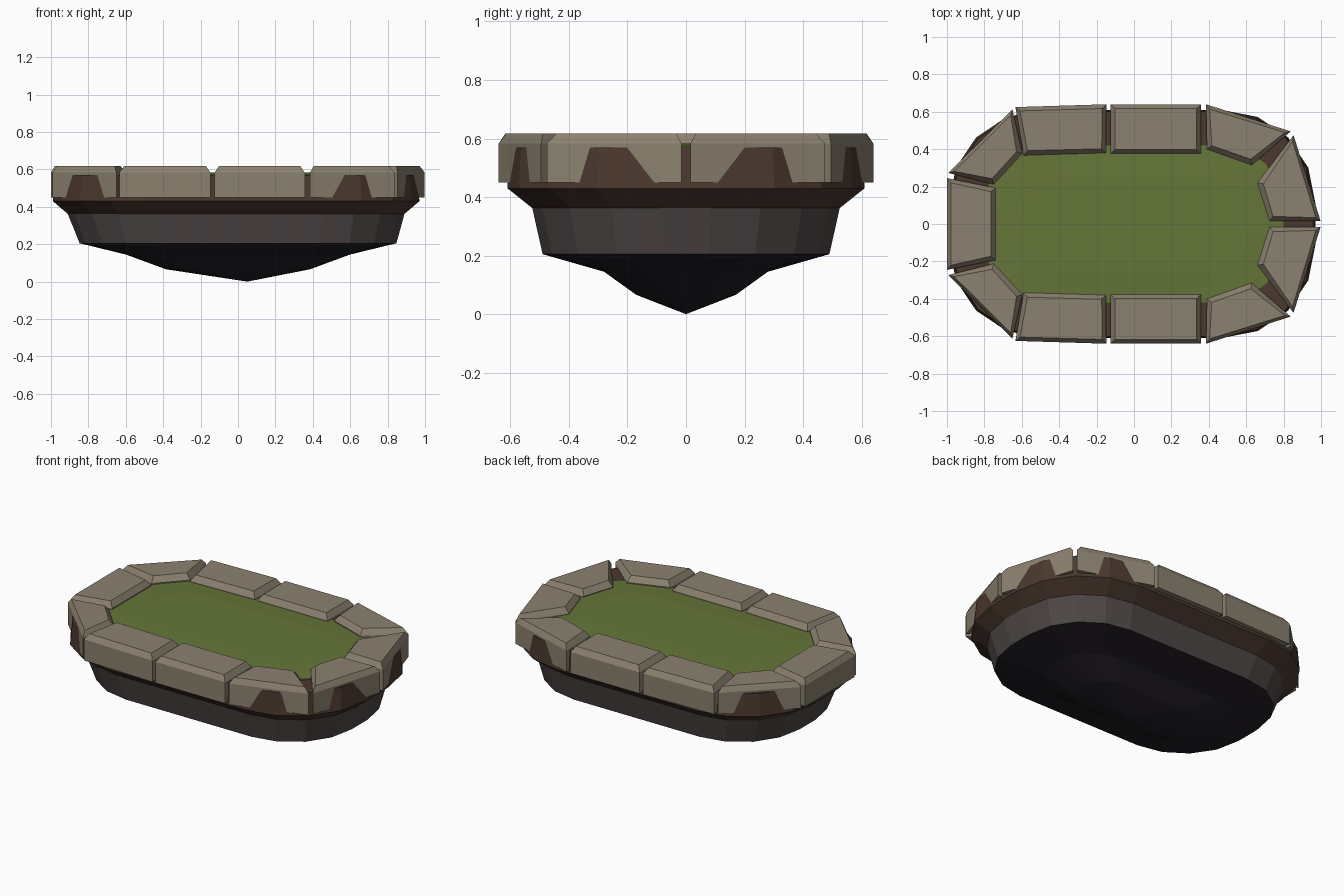
import bpy, bmesh
from math import sin, cos, pi

if "Cube" in bpy.data.objects:
    bpy.data.objects.remove(bpy.data.objects["Cube"])


def material(name, rgb):
    m = bpy.data.materials.new(name)
    m.diffuse_color = (*rgb, 1)
    m.use_nodes = True
    m.node_tree.nodes["Principled BSDF"].inputs["Base Color"].default_value = m.diffuse_color
    return m


STONE = material("stone", (0.26, 0.22, 0.16))
SOIL = material("soil", (0.07, 0.04, 0.028))
ROCK = material("rock", (0.075, 0.062, 0.06))
DARK = material("dark_rock", (0.016, 0.013, 0.018))
GRASS = material("grass", (0.13, 0.18, 0.04))


def finish(bm, name, mat):
    bmesh.ops.recalc_face_normals(bm, faces=bm.faces[:])
    me = bpy.data.meshes.new(name)
    bm.to_mesh(me)
    bm.free()
    me.materials.append(mat)
    ob = bpy.data.objects.new(name, me)
    bpy.context.collection.objects.link(ob)
    return ob


def outline(hx, hy, r, z, cx=0.0, seg=4):
    """Rounded rectangle, faceted corners."""
    pts = []
    for q, (sx, sy) in enumerate([(1, 1), (-1, 1), (-1, -1), (1, -1)]):
        for k in range(seg + 1):
            a = (q + k / seg) * pi / 2
            pts.append((cx + sx * (hx - r) + r * cos(a), sy * (hy - r) + r * sin(a), z))
    return pts


def loft(name, rings, mat, tip=None, bottom=True, top=True):
    """Skin rings listed top to bottom, capped flat or ending in a tip."""
    bm = bmesh.new()
    vs = [[bm.verts.new(p) for p in ring] for ring in rings]
    n = len(vs[0])
    for a, b in zip(vs, vs[1:]):
        for i in range(n):
            j = (i + 1) % n
            bm.faces.new((a[i], a[j], b[j], b[i]))
    if top:
        bm.faces.new(vs[0])
    if tip:
        t = bm.verts.new(tip)
        for i in range(n):
            bm.faces.new((vs[-1][i], vs[-1][(i + 1) % n], t))
    elif bottom:
        bm.faces.new(vs[-1])
    return finish(bm, name, mat)


def stone(name, corners):
    """Block with a chamfered top from four plan corners."""
    bm = bmesh.new()
    lo = [bm.verts.new((x, y, 0.45)) for x, y in corners]
    hi = [bm.verts.new((x, y, 0.583)) for x, y in corners]
    bm.faces.new(lo)
    top = bm.faces.new(hi)
    for i in range(4):
        j = (i + 1) % 4
        bm.faces.new((lo[i], lo[j], hi[j], hi[i]))
    bmesh.ops.recalc_face_normals(bm, faces=bm.faces[:])
    bmesh.ops.inset_region(bm, faces=[top], thickness=0.032, depth=0)
    for v in top.verts:
        v.co.z = 0.617
    return finish(bm, name, STONE)


# Soil collar: bulges through the stones at the corners
loft("soil_collar", [outline(0.968, 0.602, 0.495, 0.57, -0.01),
                     outline(0.98, 0.61, 0.50, 0.43, -0.01),
                     outline(0.90, 0.525, 0.44, 0.362, -0.01)], SOIL)

# Rock band
loft("rock_band", [outline(0.90, 0.525, 0.44, 0.362, -0.01),
                   outline(0.847, 0.49, 0.41, 0.205)], ROCK)

# Tapering underside
loft("rock_underside", [outline(0.847, 0.49, 0.41, 0.205),
                        outline(0.60, 0.28, 0.24, 0.145),
                        outline(0.385, 0.17, 0.15, 0.066)], DARK, tip=(0.05, 0, 0))

# Grass lawn, very slightly crowned
loft("grass_lawn", [outline(0.60, 0.25, 0.2, 0.583),
                    outline(0.80, 0.42, 0.33, 0.575),
                    outline(0.80, 0.42, 0.33, 0.56)], GRASS)

# Rim stones: back half, mirrored to the front
half = {
    "side_left": [(-0.634, 0.625), (-0.148, 0.64), (-0.15, 0.38), (-0.59, 0.367)],
    "side_middle": [(-0.125, 0.64), (0.357, 0.64), (0.357, 0.377), (-0.125, 0.377)],
    "corner_right": [(0.385, 0.64), (0.838, 0.495), (0.63, 0.315), (0.39, 0.40)],
    "end_right": [(0.853, 0.475), (0.998, 0.015), (0.725, 0.015), (0.66, 0.22)],
    "corner_left": [(-0.65, 0.612), (-0.993, 0.273), (-0.75, 0.212), (-0.597, 0.378)],
}
for name, pts in half.items():
    for tag, s in (("back", 1), ("front", -1)):
        stone(f"stone_{name}_{tag}", [(x, s * y) for x, y in pts])
stone("stone_end_left", [(-1, 0.245), (-1, -0.245), (-0.74, -0.193), (-0.74, 0.193)])
